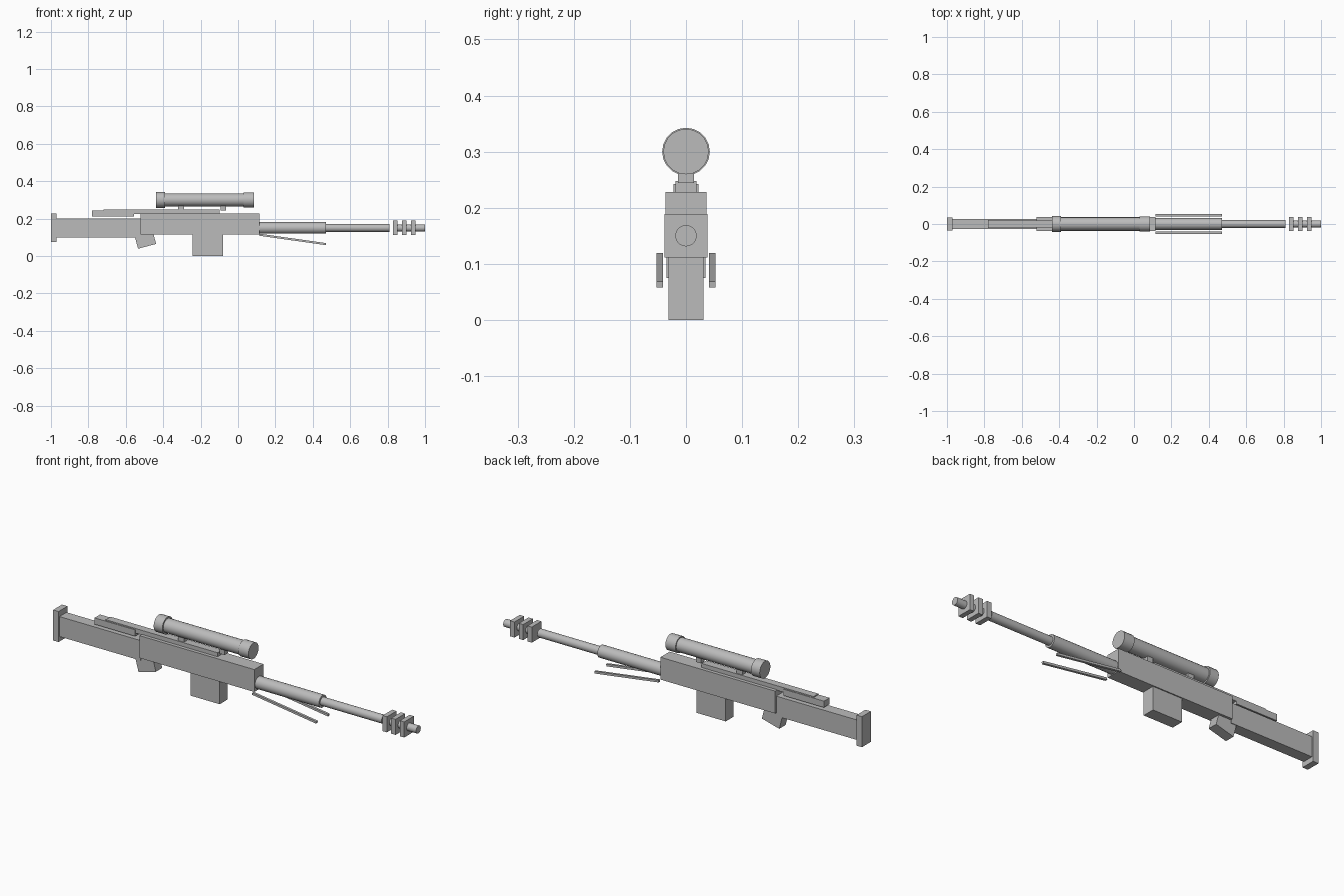
import bpy
from math import pi, atan2, hypot, radians

cube = bpy.data.objects.get("Cube")
if cube:
    bpy.data.objects.remove(cube, do_unlink=True)

grey = bpy.data.materials.new("plain grey")
grey.use_nodes = True
colour = (0.5, 0.5, 0.5, 1)
grey.diffuse_color = colour
grey.node_tree.nodes["Principled BSDF"].inputs["Base Color"].default_value = colour

AXIS = 0.15       # height of the barrel axis
SCOPE_AXIS = 0.3  # height of the scope axis


def finish(name):
    ob = bpy.context.object
    ob.name = name
    ob.data.materials.append(grey)
    return ob


def box(name, x0, x1, half_width, z0, z1, y=0, tilt=0):
    """Box from its extents, tilted about its own centre."""
    bpy.ops.mesh.primitive_cube_add(
        size=1, location=((x0 + x1) / 2, y, (z0 + z1) / 2), rotation=(0, tilt, 0))
    bpy.context.object.scale = (x1 - x0, 2 * half_width, z1 - z0)
    return finish(name)


def rod(name, x0, x1, radius, z):
    """Cylinder lying along x."""
    bpy.ops.mesh.primitive_cylinder_add(
        vertices=20, radius=radius, depth=x1 - x0,
        location=((x0 + x1) / 2, 0, z), rotation=(0, pi / 2, 0))
    bpy.ops.object.shade_smooth_by_angle(angle=radians(30))
    return finish(name)


# Stock and body
box("butt_plate", -1, -0.97, 0.035, 0.075, 0.228)
box("stock", -0.97, -0.52, 0.028, 0.1, 0.2)
box("receiver", -0.52, 0.116, 0.0365, 0.116, 0.228)
box("magazine", -0.242, -0.08, 0.031, 0, 0.12)
box("grip", -0.54, -0.44, 0.025, 0.05, 0.15, tilt=radians(-15)).location.x = -0.499
box("cheek_rest", -0.78, -0.555, 0.022, 0.21, 0.242)
box("top_rail", -0.72, -0.1, 0.019, 0.225, 0.248)

# Barrel and muzzle brake
rod("barrel_sleeve", 0.11, 0.47, 0.031, AXIS)
rod("barrel", 0.46, 0.81, 0.021, AXIS)
rod("muzzle", 0.83, 1, 0.019, AXIS)
for i in range(3):
    x = 0.828 + i * 0.048
    box(f"brake_plate_{i + 1}", x, x + 0.024, 0.038, AXIS - 0.039, AXIS + 0.039)

# Scope with its two mounts
rod("scope_tube", -0.4, 0.04, 0.035, SCOPE_AXIS)
rod("scope_rear_bell", -0.438, -0.39, 0.0425, SCOPE_AXIS)
rod("scope_front_bell", 0.03, 0.086, 0.0405, SCOPE_AXIS)
box("rear_mount", -0.322, -0.29, 0.014, 0.24, 0.275)
box("front_mount", -0.093, -0.064, 0.014, 0.244, 0.275)

# Bipod legs folded forward along the barrel
run, drop = 0.355, 0.05
length, slope = hypot(run, drop), atan2(drop, run)
for side, y in (("left", 0.047), ("right", -0.047)):
    box(f"bipod_leg_{side}", 0.293 - length / 2, 0.293 + length / 2, 0.006,
        0.083, 0.094, y=y, tilt=slope)
